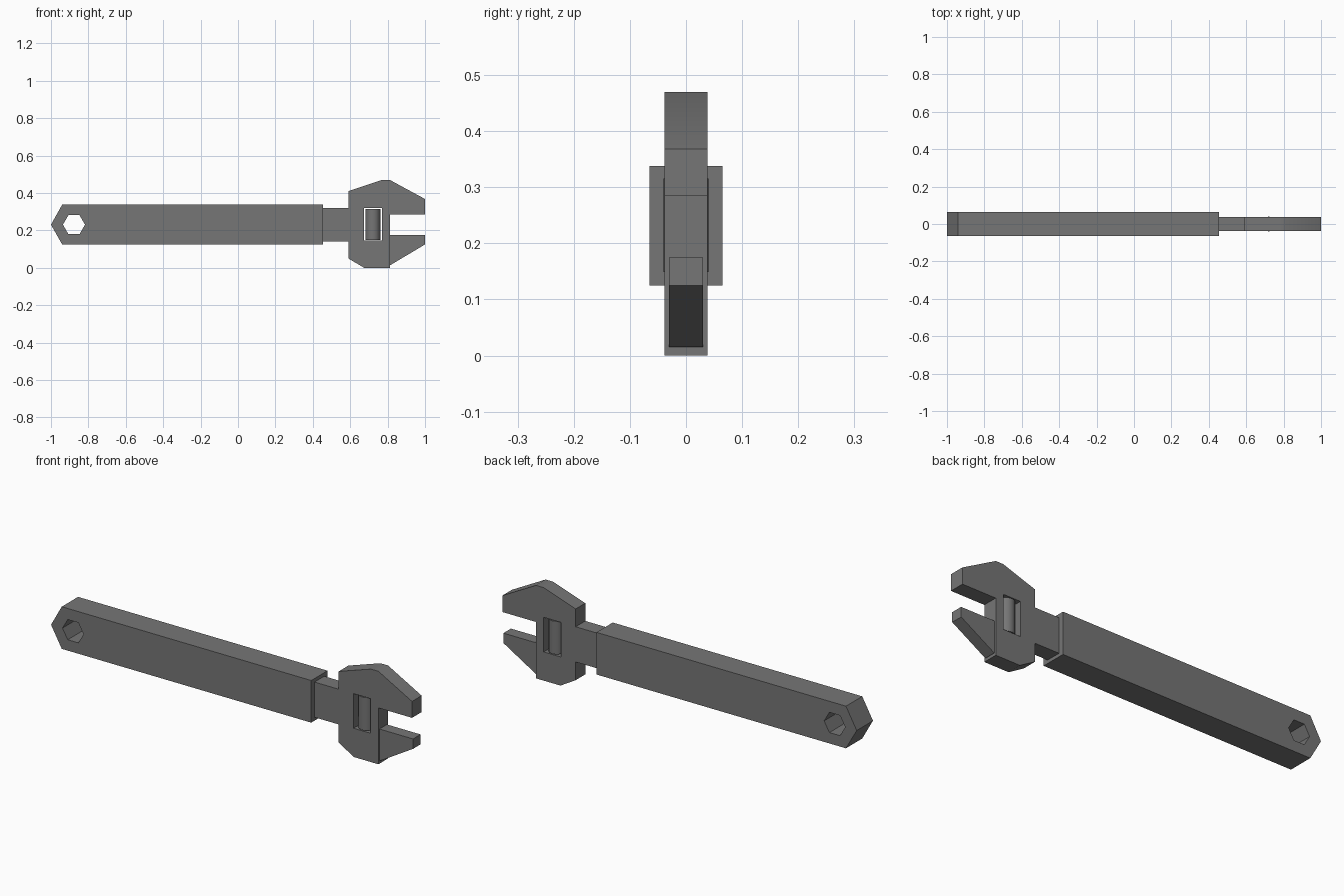
import bpy, bmesh, math

if "Cube" in bpy.data.objects:
    bpy.data.objects.remove(bpy.data.objects["Cube"])

def material(name, grey):
    m = bpy.data.materials.new(name)
    m.diffuse_color = (grey, grey, grey, 1)
    m.use_nodes = True
    m.node_tree.nodes["Principled BSDF"].inputs["Base Color"].default_value = m.diffuse_color
    return m

STEEL = material("steel grey", 0.18)

def plate(name, half, *outlines):
    """Extruded xz outline; any further outlines are cut as holes."""
    curve = bpy.data.curves.new(name, 'CURVE')
    curve.dimensions = '2D'
    curve.fill_mode = 'BOTH'
    curve.extrude = half
    for pts in outlines:
        s = curve.splines.new('POLY')
        s.points.add(len(pts) - 1)
        for p, (x, z) in zip(s.points, pts):
            p.co = (x, z, 0, 1)
        s.use_cyclic_u = True
    tmp = bpy.data.objects.new(name + " outline", curve)
    bpy.context.collection.objects.link(tmp)
    bpy.context.view_layer.update()
    mesh = bpy.data.meshes.new_from_object(
        tmp.evaluated_get(bpy.context.evaluated_depsgraph_get()))
    bpy.data.objects.remove(tmp)
    # weld caps to walls and stand the plate upright
    bm = bmesh.new()
    bm.from_mesh(mesh)
    bmesh.ops.remove_doubles(bm, verts=bm.verts, dist=1e-5)
    for v in bm.verts:
        v.co = (v.co.x, -v.co.z, v.co.y)
    bmesh.ops.recalc_face_normals(bm, faces=bm.faces)
    for f in bm.faces:
        f.smooth = False
    bm.to_mesh(mesh)
    bm.free()
    mesh.materials.clear()
    mesh.materials.append(STEEL)
    ob = bpy.data.objects.new(name, mesh)
    bpy.context.collection.objects.link(ob)
    return ob

def rect(x0, x1, z0, z1):
    return [(x0, z0), (x1, z0), (x1, z1), (x0, z1)]

# handle with pointed end and hexagonal hanging hole
hexagon = [(-0.877 + 0.059 * math.cos(i * math.pi / 3),
            0.231 + 0.059 * math.sin(i * math.pi / 3)) for i in range(6)]
plate("handle", 0.065,
      [(-1, 0.231), (-0.94, 0.125), (0.455, 0.125), (0.455, 0.338), (-0.94, 0.338)],
      hexagon)

# neck and head with fixed upper jaw, in one piece, with the worm window
head = plate("head", 0.0385,
             [(0.455, 0.142), (0.59, 0.142), (0.59, 0.05), (0.675, 0), (0.812, 0),
              (0.812, 0.285), (1, 0.285), (1, 0.368), (0.812, 0.47), (0.77, 0.47),
              (0.59, 0.41), (0.59, 0.32), (0.455, 0.32)],
             rect(0.673, 0.769, 0.145, 0.32))
bpy.context.view_layer.objects.active = head
head.select_set(True)
bpy.ops.object.shade_smooth_by_angle(angle=math.radians(30))

# sliding lower jaw
plate("lower_jaw", 0.03, [(0.805, 0.015), (0.815, 0.015), (1, 0.125), (1, 0.175), (0.805, 0.175)])

# adjusting worm standing in the window
bpy.ops.mesh.primitive_cylinder_add(vertices=12, radius=0.04, depth=0.167,
                                    location=(0.721, 0, 0.2325))
worm = bpy.context.object
worm.name = "adjusting_worm"
worm.data.materials.append(STEEL)
bpy.ops.object.shade_smooth_by_angle(angle=math.radians(35))
